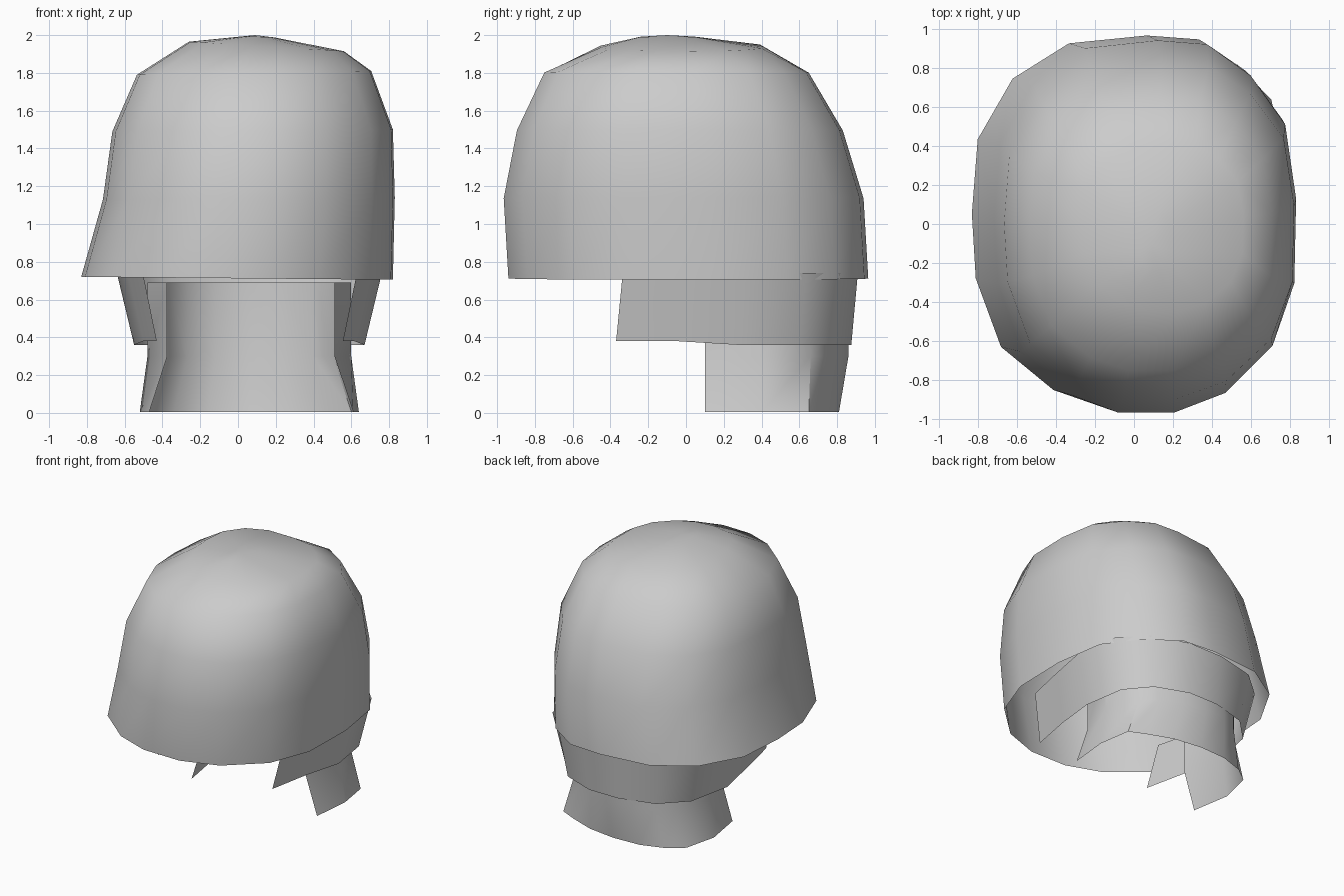
import bpy, math

cube = bpy.data.objects.get("Cube")
if cube:
    bpy.data.objects.remove(cube, do_unlink=True)

grey = bpy.data.materials.new("soft grey")
grey.use_nodes = True
grey.diffuse_color = (0.6, 0.6, 0.6, 1)
grey.node_tree.nodes["Principled BSDF"].inputs["Base Color"].default_value = (0.6, 0.6, 0.6, 1)


def sheet(name, rows, closed=False, apex=None, sharp=180):
    """Skin equal-length rows of points, listed bottom to top, as an open sheet."""
    n = len(rows[0])
    verts = [p for row in rows for p in row]
    faces = []
    for r in range(len(rows) - 1):
        for i in range(n if closed else n - 1):
            a, b = r * n + i, r * n + (i + 1) % n
            faces.append((a, b, b + n, a + n))
    if apex:
        verts.append(apex)
        top = (len(rows) - 1) * n
        faces += [(top + i, top + (i + 1) % n, len(verts) - 1) for i in range(n)]
    mesh = bpy.data.meshes.new(name)
    mesh.from_pydata(verts, [], faces)
    mesh.materials.append(grey)
    obj = bpy.data.objects.new(name, mesh)
    bpy.context.collection.objects.link(obj)
    bpy.ops.object.select_all(action="DESELECT")
    obj.select_set(True)
    bpy.context.view_layer.objects.active = obj
    bpy.ops.object.shade_smooth_by_angle(angle=math.radians(sharp))


# Dome: one rim outline, refitted to the extents of each higher ring
rim = [(.83, .15), (.77, .53), (.58, .78), (.34, .94), (.07, .96), (-.33, .92),
       (-.62, .74), (-.80, .43), (-.83, .05), (-.81, -.28), (-.68, -.63),
       (-.41, -.85), (-.15, -.94), (.16, -.94), (.44, -.84), (.70, -.60), (.82, -.28)]
# x min, x max, y min, y max, height at x min, height at x max
rings = [(-.83, .82, -.94, .965, .72, .705),
         (-.715, .83, -.965, .94, 1.13, 1.14),
         (-.665, .82, -.895, .83, 1.49, 1.50),
         (-.535, .705, -.75, .65, 1.79, 1.81),
         (-.26, .56, -.45, .41, 1.965, 1.915),
         (.03, .19, -.24, .05, 1.994, 1.988)]


def fit(ring):
    x0, x1, y0, y1, z0, z1 = ring
    row = []
    for x, y in rim:
        u, v = (x + .83) / 1.66, (y + .94) / 1.90
        row.append((x0 + u * (x1 - x0), y0 + v * (y1 - y0), z0 + u * (z1 - z0)))
    return row


sheet("dome", [fit(r) for r in rings], closed=True, apex=(.09, -.1, 2.0))

# Middle band: wraps the back and sides, flaring upward into the dome
band = [(.555, -.37), (.615, -.05), (.67, .28), (.62, .60), (.47, .78), (.22, .875),
        (-.03, .875), (-.30, .80), (-.48, .62), (-.55, .28), (-.50, -.05), (-.43, -.37)]
lower = [(x, y, .38 if y < .1 else .36) for x, y in band]
upper = [(.06 + (x - .06) * 1.15, y + .035, .74) for x, y in band]
sheet("middle_band", [lower, upper])

# Lower band: gently bowed side flaps meeting a curved back at a crease
nape = [(.61, .10), (.64, .40), (.60, .65), (.47, .71), (.28, .78), (.06, .81),
        (-.16, .80), (-.34, .74), (-.46, .65), (-.52, .40), (-.47, .10)]


def pinched(z):
    """Row drawn in towards the middle, least at the bowed sides."""
    row = []
    for x, y in nape:
        k = .93 if .2 < y < .5 else .82
        push = .01 + (y - .65) * .25 if y > .6 else 0
        row.append((.06 + (x - .06) * k, y + push, z))
    return row


sheet("lower_band", [[(x, y, .005) for x, y in nape], pinched(.30), pinched(.69)], sharp=35)
